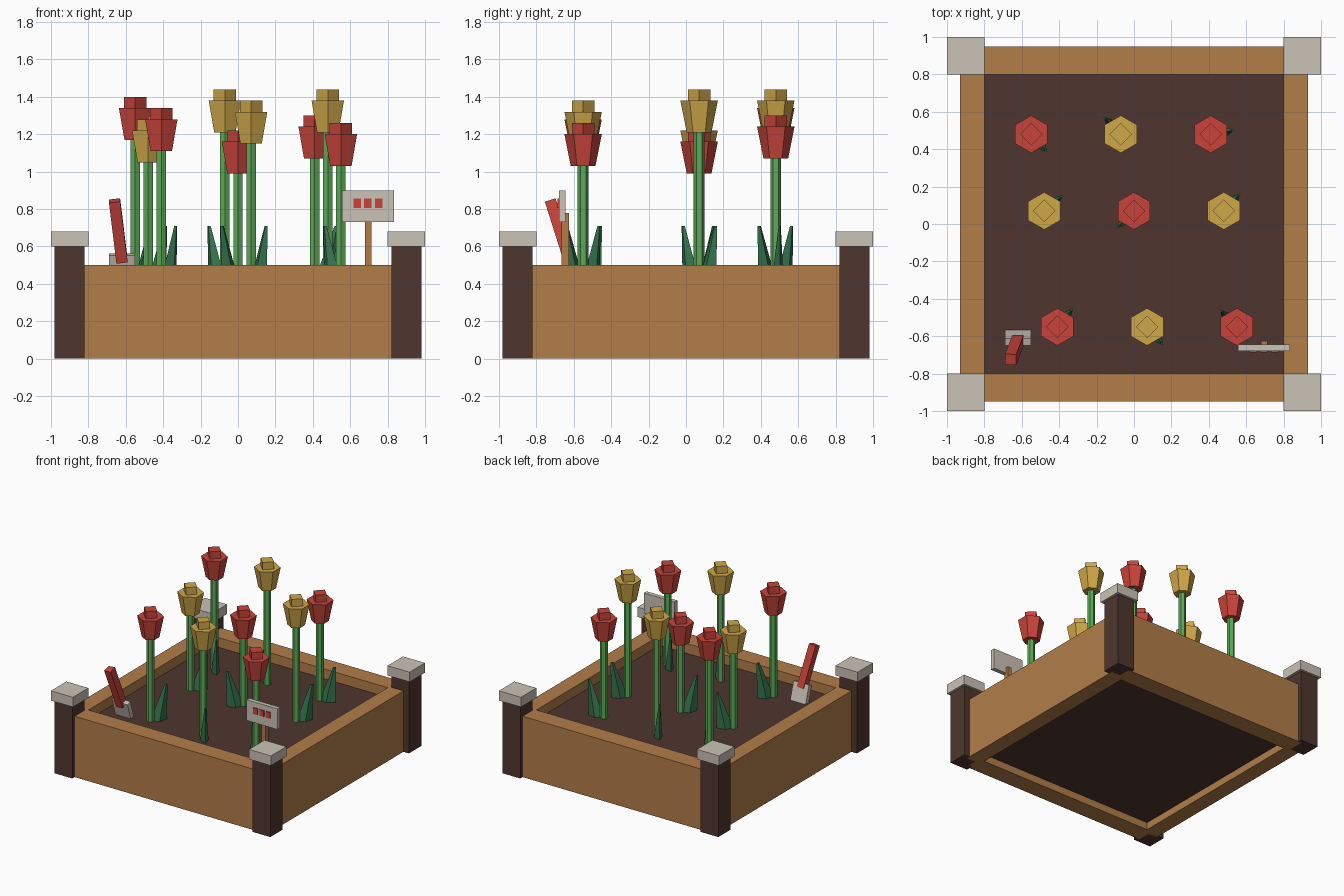
import bpy, bmesh, math
from mathutils import Vector, Matrix

if "Cube" in bpy.data.objects:
    bpy.data.objects.remove(bpy.data.objects["Cube"])


def material(name, rgb):
    lin = [(c / 255 / 12.92) if c < 11 else ((c / 255 + 0.055) / 1.055) ** 2.4 for c in rgb]
    m = bpy.data.materials.new(name)
    m.diffuse_color = (*lin, 1)
    m.use_nodes = True
    m.node_tree.nodes["Principled BSDF"].inputs["Base Color"].default_value = m.diffuse_color
    return m


WOOD = material("plank_wood", (178, 125, 73))
DARK = material("dark_brown", (80, 53, 46))
STONE = material("pale_grey", (203, 194, 183))
RED = material("red", (201, 68, 59))
YELLOW = material("yellow", (207, 167, 73))
STEM = material("stem_green", (92, 170, 88))
LEAF = material("leaf_green", (52, 114, 77))


def finish(name, bm, mat):
    bmesh.ops.recalc_face_normals(bm, faces=bm.faces)
    me = bpy.data.meshes.new(name)
    bm.to_mesh(me)
    bm.free()
    me.materials.append(mat)
    ob = bpy.data.objects.new(name, me)
    bpy.context.collection.objects.link(ob)
    return ob


def box(name, lo, hi, mat):
    """Axis-aligned box between two corners."""
    lo, hi = Vector(lo), Vector(hi)
    bm = bmesh.new()
    bmesh.ops.create_cube(bm, size=1)
    bmesh.ops.scale(bm, vec=hi - lo, verts=bm.verts)
    bmesh.ops.translate(bm, vec=(lo + hi) / 2, verts=bm.verts)
    return finish(name, bm, mat)


def beam(name, a, b, wx, wy, mat):
    """Box running from point a to point b, kept square to the x axis."""
    a, b = Vector(a), Vector(b)
    z = (b - a).normalized()
    y = z.cross(Vector((1, 0, 0))).normalized()
    x = y.cross(z)
    rot = Matrix((x, y, z)).transposed().to_4x4()
    bm = bmesh.new()
    bmesh.ops.create_cube(bm, size=1)
    bmesh.ops.scale(bm, vec=(wx, wy, (b - a).length), verts=bm.verts)
    bmesh.ops.transform(bm, matrix=Matrix.Translation((a + b) / 2) @ rot, verts=bm.verts)
    return finish(name, bm, mat)


def frustum(name, a, ra, b, rb, sides, mat, yaw=math.pi / 2, flat=1):
    """Horizontal rings of radius ra at a and rb at b; flat squeezes them across the yaw direction."""
    bm = bmesh.new()
    rings = []
    for c, r in ((a, ra), (b, rb)):
        ring = []
        for i in range(sides):
            t = 2 * math.pi * i / sides
            u, v = r * math.cos(t), r * flat * math.sin(t)
            ring.append(bm.verts.new((c[0] + u * math.cos(yaw) - v * math.sin(yaw),
                                      c[1] + u * math.sin(yaw) + v * math.cos(yaw), c[2])))
        rings.append(ring)
        bm.faces.new(ring)
    for i in range(sides):
        j = (i + 1) % sides
        bm.faces.new((rings[0][i], rings[0][j], rings[1][j], rings[1][i]))
    return finish(name, bm, mat)


# Planter frame: planks, corner posts with caps, soil
SOIL = 0.42
for s, n in ((-1, "front"), (1, "back")):
    box(n + "_plank", (-0.85, min(s * 0.8, s * 0.95), 0), (0.85, max(s * 0.8, s * 0.95), 0.5), WOOD)
for s, n in ((-1, "left"), (1, "right")):
    box(n + "_plank", (min(s * 0.8, s * 0.93), -0.85, 0), (max(s * 0.8, s * 0.93), 0.85, 0.5), WOOD)
for x in (-0.9, 0.9):
    for y in (-0.9, 0.9):
        box("corner_post", (x - 0.08, y - 0.08, 0), (x + 0.08, y + 0.08, 0.6), DARK)
        box("post_cap", (x - 0.1, y - 0.1, 0.6), (x + 0.1, y + 0.1, 0.68), STONE)
box("soil", (-0.81, -0.81, 0.06), (0.81, 0.81, SOIL), DARK)

# Flowers: x, y, top height, bloom colour, leaf direction in degrees
flowers = [
    (-0.55, 0.48, 1.40, RED, -48), (-0.07, 0.48, 1.44, YELLOW, 135), (0.41, 0.48, 1.30, RED, 10),
    (-0.48, 0.07, 1.28, YELLOW, 40), (0.0, 0.07, 1.22, RED, 225), (0.48, 0.07, 1.44, YELLOW, 47),
    (-0.41, -0.55, 1.34, RED, 50), (0.07, -0.55, 1.38, YELLOW, -48), (0.55, -0.55, 1.26, RED, 135),
]
for x, y, top, mat, ang in flowers:
    rim = top - 0.06
    frustum("flower_stem", (x, y, SOIL - 0.02), 0.029, (x, y, rim - 0.15), 0.029, 6, STEM)
    frustum("flower_bloom", (x, y, top - 0.23), 0.066, (x, y, rim), 0.1, 6, mat)
    frustum("bloom_centre", (x, y, rim - 0.02), 0.06, (x, y, top), 0.06, 4, mat)
    t = math.radians(ang)
    dx, dy = math.cos(t), math.sin(t)
    frustum("flower_leaf", (x + 0.06 * dx, y + 0.06 * dy, SOIL - 0.01), 0.065,
            (x + 0.12 * dx, y + 0.12 * dy, 0.71), 0.012, 4, LEAF, t, 0.5)

# Trowel stuck in the soil
beam("trowel_blade", (-0.62, -0.583, 0.405), (-0.62, -0.63, 0.557), 0.14, 0.04, STONE)
beam("trowel_handle", (-0.62, -0.622, 0.52), (-0.66, -0.725, 0.845), 0.06, 0.06, RED)

# Sign with three red plates
box("sign_post", (0.68, -0.665, SOIL - 0.02), (0.715, -0.625, 0.78), WOOD)
box("sign_board", (0.555, -0.68, 0.73), (0.835, -0.645, 0.90), STONE)
for x in (0.637, 0.695, 0.753):
    box("sign_plate", (x - 0.02, -0.688, 0.805), (x + 0.02, -0.679, 0.855), RED)
